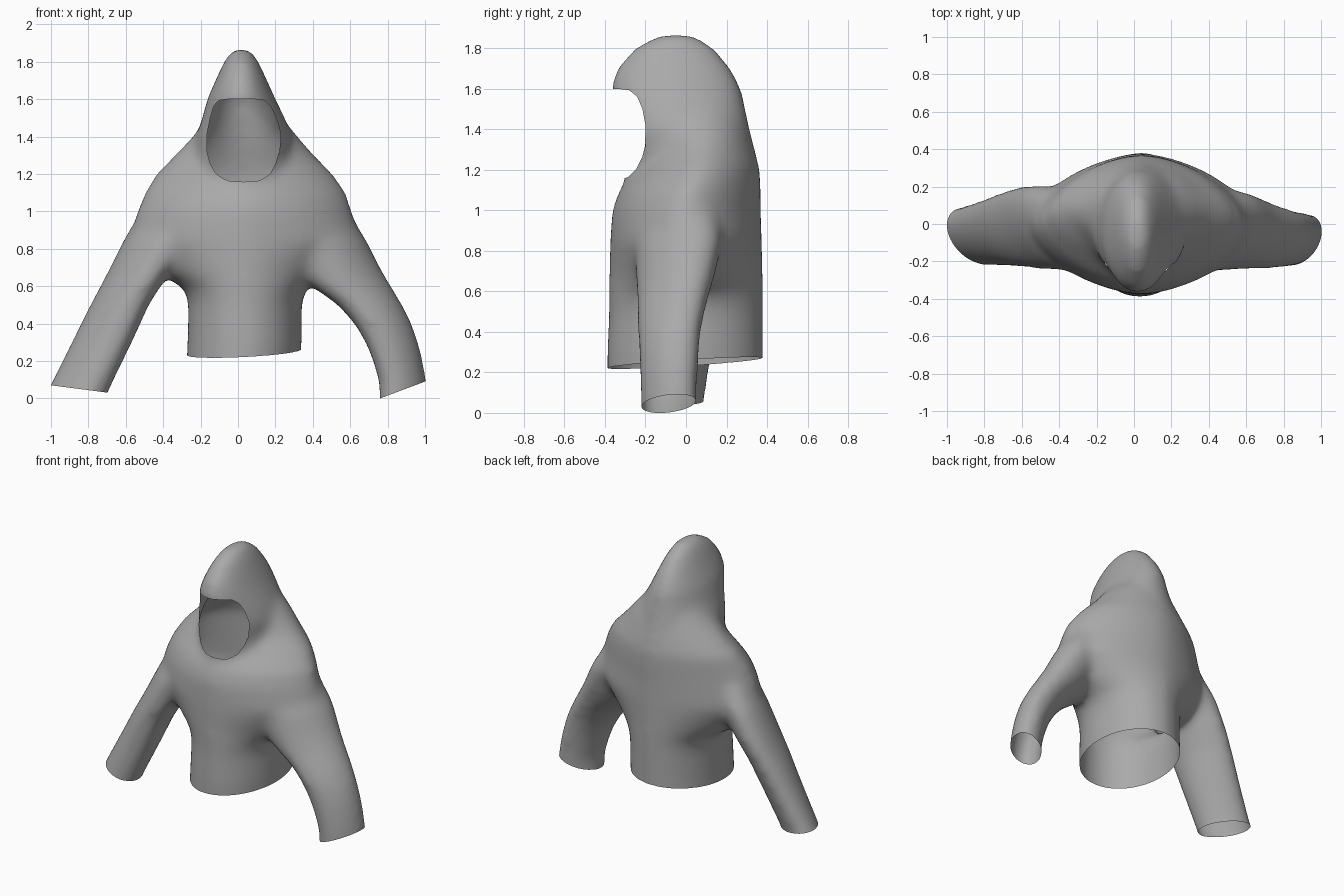
import bpy, bmesh, math
from mathutils.bvhtree import BVHTree

if "Cube" in bpy.data.objects:
    bpy.data.objects.remove(bpy.data.objects["Cube"])

SIDES = 40
PAD = 0.011  # makes up for the shrinkage of the smoothing


def rounded(value, power):
    return math.copysign(abs(value) ** (2 / power), value)


def loft(bm, rows, skew=0.0):
    """Closed solid through level ovals: (z, x min, x max, y min, y max, power).
    Skew slants each oval in plan; power 2 is an ellipse, less is more diamond-like."""
    rings = []
    for z, x0, x1, y0, y1, power in rows:
        cx, cy = (x0 + x1) / 2, (y0 + y1) / 2
        rx, ry = (x1 - x0) / 2 + PAD, (y1 - y0) / 2 + PAD
        ring = []
        for i in range(SIDES):
            a = math.tau * i / SIDES
            u, v = rounded(math.cos(a), power), rounded(math.sin(a), power)
            v = v * math.sqrt(1 - skew * skew) + u * skew
            ring.append(bm.verts.new((cx + rx * u, cy + ry * v, z)))
        rings.append(ring)
    for low, high in zip(rings, rings[1:]):
        for i in range(SIDES):
            j = (i + 1) % SIDES
            bm.faces.new((low[i], low[j], high[j], high[i]))
    bm.faces.new(rings[0][::-1])
    bm.faces.new(rings[-1])


def ellipses(rows):
    return [row + (2,) for row in rows]


def prism(bm, ring_a, ring_b):
    """Closed solid between two matching outlines."""
    a = [bm.verts.new(p) for p in ring_a]
    b = [bm.verts.new(p) for p in ring_b]
    for i in range(len(a)):
        j = (i + 1) % len(a)
        bm.faces.new((a[i], a[j], b[j], b[i]))
    bm.faces.new(a[::-1])
    bm.faces.new(b)


def hem_cutter(bm, x0, x1, top):
    """Block whose sloping top trims an open end."""
    corners = [(x0, -0.7), (x1, -0.7), (x1, 0.7), (x0, 0.7)]
    prism(bm, [(x, y, -0.5) for x, y in corners],
          [(x, y, top(x, y)) for x, y in corners])


def make_object(name, bm):
    bmesh.ops.recalc_face_normals(bm, faces=bm.faces[:])
    mesh = bpy.data.meshes.new(name)
    bm.to_mesh(mesh)
    obj = bpy.data.objects.new(name, mesh)
    bpy.context.scene.collection.objects.link(obj)
    return obj


solid = bmesh.new()
# torso and shoulders
loft(solid, [
    (0.10, -0.27, 0.32, -0.38, 0.37, 2),
    (0.30, -0.26, 0.33, -0.38, 0.37, 2),
    (0.50, -0.255, 0.33, -0.37, 0.37, 2),
    (0.58, -0.27, 0.35, -0.37, 0.37, 2),
    (0.67, -0.41, 0.47, -0.37, 0.37, 1.7),
    (0.85, -0.57, 0.65, -0.365, 0.365, 1.65),
    (1.00, -0.53, 0.60, -0.355, 0.36, 1.65),
    (1.10, -0.49, 0.57, -0.32, 0.36, 1.65),
    (1.20, -0.43, 0.50, -0.235, 0.355, 1.7),
    (1.30, -0.33, 0.40, -0.17, 0.33, 1.7),
    (1.40, -0.23, 0.31, -0.14, 0.29, 2),
    (1.47, -0.18, 0.25, -0.13, 0.26, 2),
    (1.55, -0.12, 0.17, -0.12, 0.22, 2)])
# hood
loft(solid, ellipses([
    (1.00, -0.18, 0.23, -0.32, 0.34),
    (1.15, -0.20, 0.25, -0.29, 0.34),
    (1.30, -0.225, 0.275, -0.30, 0.33),
    (1.40, -0.215, 0.28, -0.31, 0.305),
    (1.50, -0.18, 0.24, -0.34, 0.285),
    (1.60, -0.155, 0.19, -0.365, 0.265),
    (1.70, -0.11, 0.145, -0.335, 0.215),
    (1.80, -0.065, 0.10, -0.25, 0.135),
    (1.845, -0.035, 0.07, -0.17, 0.07),
    (1.868, -0.015, 0.05, -0.12, 0.02)]))
# right sleeve, straight
loft(solid, ellipses([
    (-0.12, -1.09, -0.77, -0.21, 0.08),
    (0.06, -1.00, -0.69, -0.21, 0.08),
    (0.30, -0.88, -0.575, -0.215, 0.12),
    (0.50, -0.78, -0.485, -0.225, 0.16),
    (0.65, -0.70, -0.39, -0.235, 0.19),
    (0.85, -0.60, -0.25, -0.24, 0.20),
    (1.00, -0.51, -0.10, -0.20, 0.17),
    (1.12, -0.43, -0.05, -0.14, 0.10)]), skew=-0.4)
# left sleeve, bent
loft(solid, ellipses([
    (-0.15, 0.765, 1.02, -0.21, 0.045),
    (0.08, 0.765, 1.00, -0.215, 0.045),
    (0.20, 0.73, 0.98, -0.22, 0.05),
    (0.30, 0.69, 0.955, -0.225, 0.055),
    (0.40, 0.63, 0.92, -0.23, 0.065),
    (0.50, 0.54, 0.87, -0.23, 0.085),
    (0.60, 0.40, 0.81, -0.235, 0.11),
    (0.70, 0.32, 0.75, -0.24, 0.14),
    (0.85, 0.25, 0.675, -0.24, 0.17),
    (1.00, 0.10, 0.58, -0.20, 0.16),
    (1.12, 0.05, 0.50, -0.14, 0.10)]), skew=0.35)
garment = make_object("hooded_top", solid)

# cutters for the face opening, the hem and the two cuffs
cuts = bmesh.new()
face_edge = [(-0.7, 1.60), (-0.34, 1.60), (-0.28, 1.593), (-0.24, 1.56),
             (-0.215, 1.50), (-0.20, 1.42), (-0.202, 1.32), (-0.217, 1.26),
             (-0.245, 1.205), (-0.285, 1.165), (-0.34, 1.145), (-0.7, 1.13)]
prism(cuts, [(-0.5, y, z) for y, z in face_edge], [(0.5, y, z) for y, z in face_edge])
hem_cutter(cuts, -0.43, 0.48, lambda x, y: 0.245 + 0.05 * x + 0.065 * y)
hem_cutter(cuts, -1.4, -0.52, lambda x, y: 0.05 - 0.13 * (x + 0.845))
hem_cutter(cuts, 0.55, 1.4, lambda x, y: 0.375 * (x - 0.76))
cutter = make_object("opening_cutter", cuts)
cutter.hide_render = True

# fuse the parts into one soft skin, then trim it
fuse = garment.modifiers.new("fuse", 'REMESH')
fuse.mode = 'VOXEL'
fuse.voxel_size = 0.02
soften = garment.modifiers.new("soften", 'SMOOTH')
soften.factor = 0.5
soften.iterations = 35
trim = garment.modifiers.new("trim", 'BOOLEAN')
trim.operation = 'DIFFERENCE'
trim.solver = 'EXACT'
trim.object = cutter

bpy.context.view_layer.update()
graph = bpy.context.evaluated_depsgraph_get()
skin = bpy.data.meshes.new_from_object(garment.evaluated_get(graph))
garment.modifiers.clear()
garment.data = skin

# leave the trimmed ends open, as a thin cloth shell
tree = BVHTree.FromBMesh(cuts)
shell = bmesh.new()
shell.from_mesh(skin)
caps = [f for f in shell.faces if tree.find_nearest(f.calc_center_median())[3] < 0.0002]
bmesh.ops.delete(shell, geom=caps, context='FACES')
bmesh.ops.remove_doubles(shell, verts=shell.verts[:], dist=0.002)
for face in shell.faces:
    face.smooth = True
    face.material_index = 0
shell.to_mesh(skin)
for bm in (shell, cuts, solid):
    bm.free()
bpy.data.objects.remove(cutter)

# cloth colour
cloth = bpy.data.materials.new("grey cloth")
cloth.use_nodes = True
cloth.diffuse_color = (0.4, 0.4, 0.4, 1)
cloth.node_tree.nodes["Principled BSDF"].inputs["Base Color"].default_value = (0.4, 0.4, 0.4, 1)
skin.materials.clear()
skin.materials.append(cloth)
